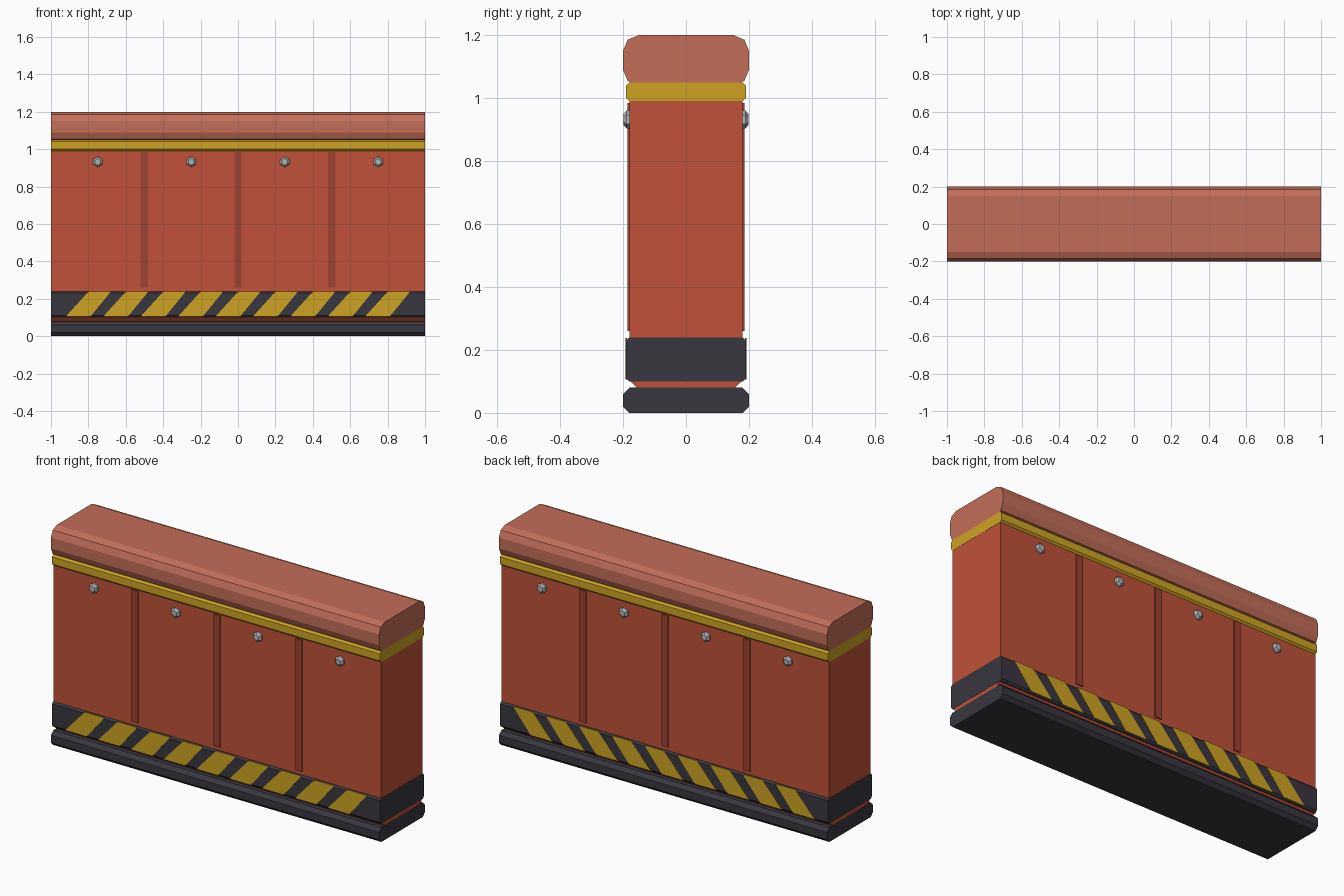
import bpy, bmesh, math

if "Cube" in bpy.data.objects:
    bpy.data.objects.remove(bpy.data.objects["Cube"])


def mat(name, rgb):
    m = bpy.data.materials.new(name)
    m.diffuse_color = (*rgb, 1)
    m.use_nodes = True
    m.node_tree.nodes["Principled BSDF"].inputs["Base Color"].default_value = m.diffuse_color
    return m


RED = mat("body red", (0.53, 0.083, 0.041))
PALE = mat("cap pale red", (0.55, 0.155, 0.10))
GROOVE = mat("seam dark red", (0.34, 0.055, 0.032))
YELLOW = mat("hazard yellow", (0.62, 0.37, 0.016))
DARK = mat("charcoal", (0.041, 0.038, 0.05))
STEEL = mat("bolt steel", (0.45, 0.46, 0.47))


def make(name, verts, faces, material):
    me = bpy.data.meshes.new(name)
    me.from_pydata(verts, [], faces)
    bm = bmesh.new()
    bm.from_mesh(me)
    bmesh.ops.recalc_face_normals(bm, faces=bm.faces)
    bm.to_mesh(me)
    bm.free()
    me.materials.append(material)
    ob = bpy.data.objects.new(name, me)
    bpy.context.collection.objects.link(ob)
    return ob


def prism(name, loop_a, loop_b, material):
    """Solid between two matching outlines."""
    n = len(loop_a)
    faces = [tuple(range(n)), tuple(range(n, 2 * n))]
    faces += [(i, (i + 1) % n, n + (i + 1) % n, n + i) for i in range(n)]
    return make(name, loop_a + loop_b, faces, material)


def bar(name, half_len, half_y, z0, z1, bevel, segs, material):
    """Bar along x whose long edges are bevelled."""
    prof = []
    corners = [(1, 1, 0), (-1, 1, 90), (-1, -1, 180), (1, -1, 270)]
    for sy, sz, start in corners:
        cy = sy * (half_y - bevel)
        cz = (z1 - bevel) if sz > 0 else (z0 + bevel)
        for k in range(segs + 1):
            a = math.radians(start + 90 * k / segs)
            prof.append((cy + bevel * math.cos(a), cz + bevel * math.sin(a)))
    return prism(name, [(-half_len, y, z) for y, z in prof],
                 [(half_len, y, z) for y, z in prof], material)


# Main wall; its ends sit a hair inside the wrapping bands
bar("base", 1.0, 0.20, 0.0, 0.08, 0.02, 1, DARK)
bar("body", 0.999, 0.18, 0.08, 1.045, 0.025, 1, RED)
bar("lower_band", 1.0, 0.19, 0.10, 0.24, 0.01, 1, DARK)
bar("upper_trim", 1.0, 0.19, 0.99, 1.05, 0.01, 1, YELLOW)
bar("top_cap", 1.0, 0.20, 1.04, 1.20, 0.05, 2, PALE)

for side, s in (("front", -1), ("back", 1)):
    # Vertical panel seams
    for x in (-0.5, 0.0, 0.5):
        rect = [(x - 0.02, 0.26), (x + 0.02, 0.26), (x + 0.02, 0.985), (x - 0.02, 0.985)]
        prism(side + "_panel_seam", [(px, s * 0.175, z) for px, z in rect],
              [(px, s * 0.186, z) for px, z in rect], GROOVE)
    # Slanted hazard stripes, thin plates on the lower band
    for k in range(-4, 5):
        x = 0.2 * k
        quad = [(x - 0.12, 0.106), (x + 0.012, 0.106), (x + 0.12, 0.238), (x, 0.238)]
        prism(side + "_hazard_stripe", [(px, s * 0.187, z) for px, z in quad],
              [(px, s * 0.1915, z) for px, z in quad], YELLOW)
    # Bolts: hexagonal collar with a tapered head
    for x in (-0.75, -0.25, 0.25, 0.75):
        def ring(r, y):
            return [(x + r * math.sin(i * math.pi / 3), s * y,
                     0.932 + r * math.cos(i * math.pi / 3)) for i in range(6)]
        prism(side + "_bolt_collar", ring(0.028, 0.175), ring(0.028, 0.189), STEEL)
        prism(side + "_bolt_head", ring(0.028, 0.189), ring(0.017, 0.199), STEEL)
